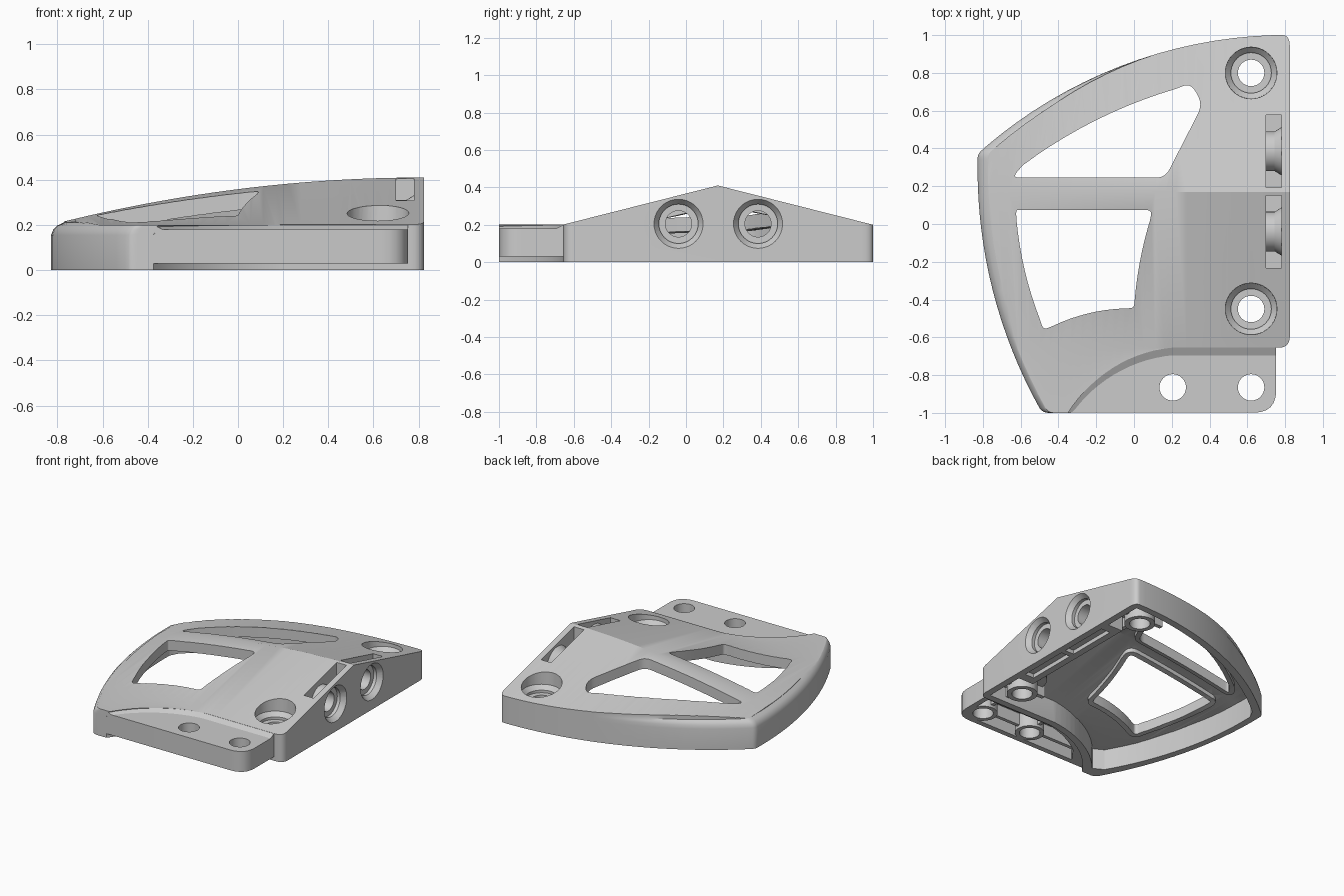
import bpy, bmesh, math
from mathutils import Vector, Matrix

if "Cube" in bpy.data.objects:
    bpy.data.objects.remove(bpy.data.objects["Cube"])

grey = bpy.data.materials.new("light_grey")
grey.diffuse_color = (0.6, 0.6, 0.6, 1)
grey.use_nodes = True
grey.node_tree.nodes["Principled BSDF"].inputs["Base Color"].default_value = grey.diffuse_color


def make(name, verts, faces):
    bm = bmesh.new()
    vs = [bm.verts.new(v) for v in verts]
    for f in faces:
        bm.faces.new([vs[i] for i in f])
    bmesh.ops.triangulate(bm, faces=[f for f in bm.faces if len(f.verts) == 4])
    bmesh.ops.recalc_face_normals(bm, faces=bm.faces)
    me = bpy.data.meshes.new(name)
    bm.to_mesh(me)
    bm.free()
    ob = bpy.data.objects.new(name, me)
    bpy.context.collection.objects.link(ob)
    return ob


def loft(name, rings):
    """Closed solid through equal-length rings of 3D points."""
    n, m = len(rings[0]), len(rings)
    faces = [[k * n + i, k * n + (i + 1) % n, (k + 1) * n + (i + 1) % n, (k + 1) * n + i]
             for k in range(m - 1) for i in range(n)]
    faces += [list(range(n))[::-1], list(range((m - 1) * n, m * n))]
    return make(name, [p for r in rings for p in r], faces)


def prism(name, pts, z0, z1):
    return loft(name, [[(p[0], p[1], z) for p in pts] for z in (z0, z1)])


def box(x0, x1, y0, y1, z0, z1):
    return prism("box", [(x0, y0), (x1, y0), (x1, y1), (x0, y1)], z0, z1)


def turned(name, profile, x=0, y=0, z=0, side=False, n=40):
    """Solid of (radius, height) pairs about z, or about x when side is set."""
    rings = []
    for r, h in profile:
        ring = [(r * math.cos(2 * math.pi * i / n), r * math.sin(2 * math.pi * i / n)) for i in range(n)]
        rings.append([(h, y + a, z + b) if side else (x + a, y + b, h) for a, b in ring])
    return loft(name, rings)


def boolean(ob, tools, op='DIFFERENCE'):
    for t in tools:
        mod = ob.modifiers.new("b", 'BOOLEAN')
        mod.operation, mod.object, mod.solver = op, t, 'EXACT'
        me = bpy.data.meshes.new_from_object(ob.evaluated_get(bpy.context.evaluated_depsgraph_get()))
        ob.modifiers.clear()
        ob.data = me
        bpy.data.objects.remove(t)
    return ob


def arc(a, b, c, n=16):
    """Circular arc through three points."""
    (ax, ay), (bx, by), (cx, cy) = a, b, c
    d = 2 * (ax * (by - cy) + bx * (cy - ay) + cx * (ay - by))
    A, B, C = ax * ax + ay * ay, bx * bx + by * by, cx * cx + cy * cy
    o = Vector(((A * (by - cy) + B * (cy - ay) + C * (ay - by)) / d,
                (A * (cx - bx) + B * (ax - cx) + C * (bx - ax)) / d))
    v, w = Vector(a) - o, Vector(c) - o
    ang = math.atan2(v.x * w.y - v.y * w.x, v.dot(w))
    return [tuple(o + Matrix.Rotation(ang * i / n, 2) @ v) for i in range(n + 1)]


def rounded(pts, k=6):
    """Round the corners given as (x, y, radius)."""
    out = []
    for i, p in enumerate(pts):
        c = Vector(p[:2])
        if len(p) < 3:
            out.append(tuple(c))
            continue
        a, b = Vector(pts[i - 1][:2]) - c, Vector(pts[(i + 1) % len(pts)][:2]) - c
        s = c + a.normalized() * min(p[2], a.length * 0.45)
        e = c + b.normalized() * min(p[2], b.length * 0.45)
        out += [tuple(s.lerp(c, j / k).lerp(c.lerp(e, j / k), j / k)) for j in range(k + 1)]
    return out


def offset(pts, d):
    """Shift a counter-clockwise outline outward by d."""
    out = []
    for i, p in enumerate(pts):
        a, b = Vector(pts[i - 1]), Vector(pts[(i + 1) % len(pts)])
        t = (b - a).normalized()
        out.append((p[0] + t.y * d, p[1] - t.x * d))
    return out


def slab(top, bottom=None):
    """Solid under the curved ridged roof, down to a parallel or flat bottom."""
    xs = [-1 + i / 18 for i in range(37)]
    ys = [-1.2, -0.66, 0.17, 1.0, 1.2]

    def h(x, y):
        ridge = max(0, 0.21 - 0.077 * (0.82 - x) ** 2)
        return 0.2 + ridge * max(0, 1 - abs(y - 0.17) / 0.83)
    rings = []
    for x in xs:
        up = [(x, y, h(x, y) + top) for y in ys]
        low = [(x, y, -0.5 if bottom is None else h(x, y) + bottom) for y in reversed(ys)]
        rings.append(up + low)
    return loft("slab", rings)


# Outlines, counter-clockwise
step = arc((-0.375, -1.0), (-0.13, -0.765), (0.2, -0.655), 14)
body_line = rounded([(0.825, -0.655, 0.06), (0.825, 1.0, 0.06)]
                    + arc((0.74, 1.0), (0.0, 0.862), (-0.79, 0.405))
                    + [(-0.828, 0.37, 0.05)]
                    + arc((-0.828, 0.31), (-0.735, -0.4), (-0.50, -0.975))
                    + [(-0.475, -1.0, 0.03)] + step)
cavity_line = ([(0.775, -0.605), (0.775, -0.3), (0.65, -0.3), (0.65, 0.65), (0.775, 0.65), (0.775, 0.95)]
               + arc((0.73, 0.95), (0.02, 0.812), (-0.74, 0.375))
               + arc((-0.775, 0.31), (-0.685, -0.39), (-0.475, -0.88))
               + arc((-0.40, -0.92), (-0.155, -0.72), (0.2, -0.605), 12))
back_window = rounded([(-0.645, 0.245, 0.04), (0.165, 0.245, 0.05), (0.365, 0.635, 0.06), (0.3, 0.745, 0.05)]
                      + arc((0.22, 0.715), (-0.22, 0.54), (-0.59, 0.31), 10))
front_window = rounded([(0.095, 0.075, 0.04)] + arc((-0.58, 0.075), (-0.59, 0.075), (-0.6, 0.0749), 2)
                       + [(-0.625, 0.075, 0.04)]
                       + arc((-0.622, 0.02), (-0.575, -0.26), (-0.5, -0.5), 8)
                       + [(-0.48, -0.56, 0.04)]
                       + arc((-0.43, -0.54), (-0.25, -0.475), (-0.05, -0.447), 8)
                       + [(0.0, -0.445, 0.03)] + arc((0.004, -0.4), (0.035, -0.18), (0.085, 0.02), 8))
screws = [(0.62, 0.80), (0.62, -0.45)]
side_holes = [-0.04, 0.385]

# Main shell, with the curved left edge rolled over
rings = []
for z, s in [(0, 0), (0.155, 0), (0.18, 0.01), (0.198, 0.028), (0.21, 0.055), (0.6, 0.055)]:
    rings.append([(x + s * min(1, max(0, 0.1 - x) / 0.6), y, z) for x, y in body_line])
shell = loft("shell", rings)
boolean(shell, [slab(0)], 'INTERSECT')

# Hollow underside, leaving window lips, screw bosses and ribs
cavity = boolean(prism("cavity", cavity_line, -0.1, 0.6), [slab(-0.045)], 'INTERSECT')
for w in (back_window, front_window):
    lip = boolean(prism("lip", offset(w, 0.035), -0.4, 0.6), [slab(0.05, -0.075)], 'INTERSECT')
    boolean(cavity, [lip])
for x, y in screws:
    boolean(cavity, [turned("boss", [(0.105, -0.2), (0.105, 0.11), (0.17, 0.111), (0.17, 0.5)], x, y),
                     box(x - 0.19, x + 0.19, y - 0.015, y + 0.015, 0.04, 0.5),
                     box(x - 0.015, x + 0.015, y - 0.19, y + 0.19, 0.04, 0.5)])
boolean(shell, [cavity])

# Windows, counterbored screw holes, side slots and side holes
boolean(shell, [prism("w", w, -0.3, 0.7) for w in (back_window, front_window)])
for x, y in screws:
    boolean(shell, [turned("hole", [(0.07, -0.1), (0.07, 0.14), (0.107, 0.141), (0.107, 0.16),
                                    (0.136, 0.19), (0.14, 0.5)], x, y)])
for y in side_holes:
    boolean(shell, [box(0.70, 0.78, y - 0.192, y + 0.192, 0.06, 0.6),
                    box(0.70, 0.775, y - 0.192, y + 0.192, -0.1, 0.03),
                    turned("hole", [(0.07, 0.6), (0.07, 0.77), (0.105, 0.771), (0.105, 0.79), (0.135, 0.83)],
                           y=y, z=0.205, side=True)])

# Sleeves around the side holes inside the slots
parts = [shell]
for i, y in enumerate(side_holes):
    sleeve = turned("side_sleeve_%d" % i, [(0.105, 0.699), (0.105, 0.745), (0.13, 0.785)],
                    y=y, z=0.205, side=True)
    boolean(sleeve, [turned("bore", [(0.07, 0.6), (0.07, 0.765), (0.105, 0.766), (0.105, 0.9)],
                            y=y, z=0.205, side=True)])
    parts.append(sleeve)

# Front mounting tab, hollow below with bosses and ribs
tab_line = rounded([(-0.38, -0.999), (0.753, -0.999, 0.12), (0.753, -0.64), (0.2, -0.64)]
                   + [(x - 0.01, y + 0.01) for x, y in step[-2:0:-1]])
tab = prism("front_tab", tab_line, 0.03, 0.18)
hollow_line = rounded([(-0.25, -0.96), (0.713, -0.96, 0.09), (0.713, -0.70), (0.2, -0.70)]
                      + [(x + 0.035, y - 0.035) for x, y in step[-2:4:-1]])
hollow = prism("hollow", hollow_line, -0.1, 0.14)
tab_holes = [(0.205, -0.865), (0.62, -0.865)]
for x, y in tab_holes:
    boolean(hollow, [turned("boss", [(0.1, -0.2), (0.1, 0.3)], x, y),
                     box(x - 0.013, x + 0.013, -1.1, -0.5, 0.05, 0.3)])
boolean(hollow, [box(-0.5, 0.9, -0.878, -0.852, 0.05, 0.3)])
boolean(tab, [hollow] + [turned("hole", [(0.07, -0.1), (0.07, 0.4)], x, y) for x, y in tab_holes])
parts.append(tab)

# Sloped step between the tab and the shell
line = step + [(0.753, -0.655)]
rings = []
for i, p in enumerate(line):
    t = (Vector(line[min(i + 1, len(line) - 1)]) - Vector(line[max(i - 1, 0)])).normalized()
    d = 0.04 if i else 0.05
    q = (p[0] + t.y * d, max(-1, p[1] - t.x * d))
    if i == len(line) - 1:
        q = (0.753, -0.695)
    rings.append([(p[0], p[1], 0.2), (q[0], q[1], 0.18), (p[0], p[1], 0.16)])
parts.append(loft("sloped_step", rings))

# Finish: one colour, smooth curves with sharp edges
for ob in parts:
    ob.data.materials.clear()
    ob.data.materials.append(grey)
    bpy.ops.object.select_all(action='DESELECT')
    ob.select_set(True)
    bpy.context.view_layer.objects.active = ob
    bpy.ops.object.shade_smooth_by_angle(angle=math.radians(25))
